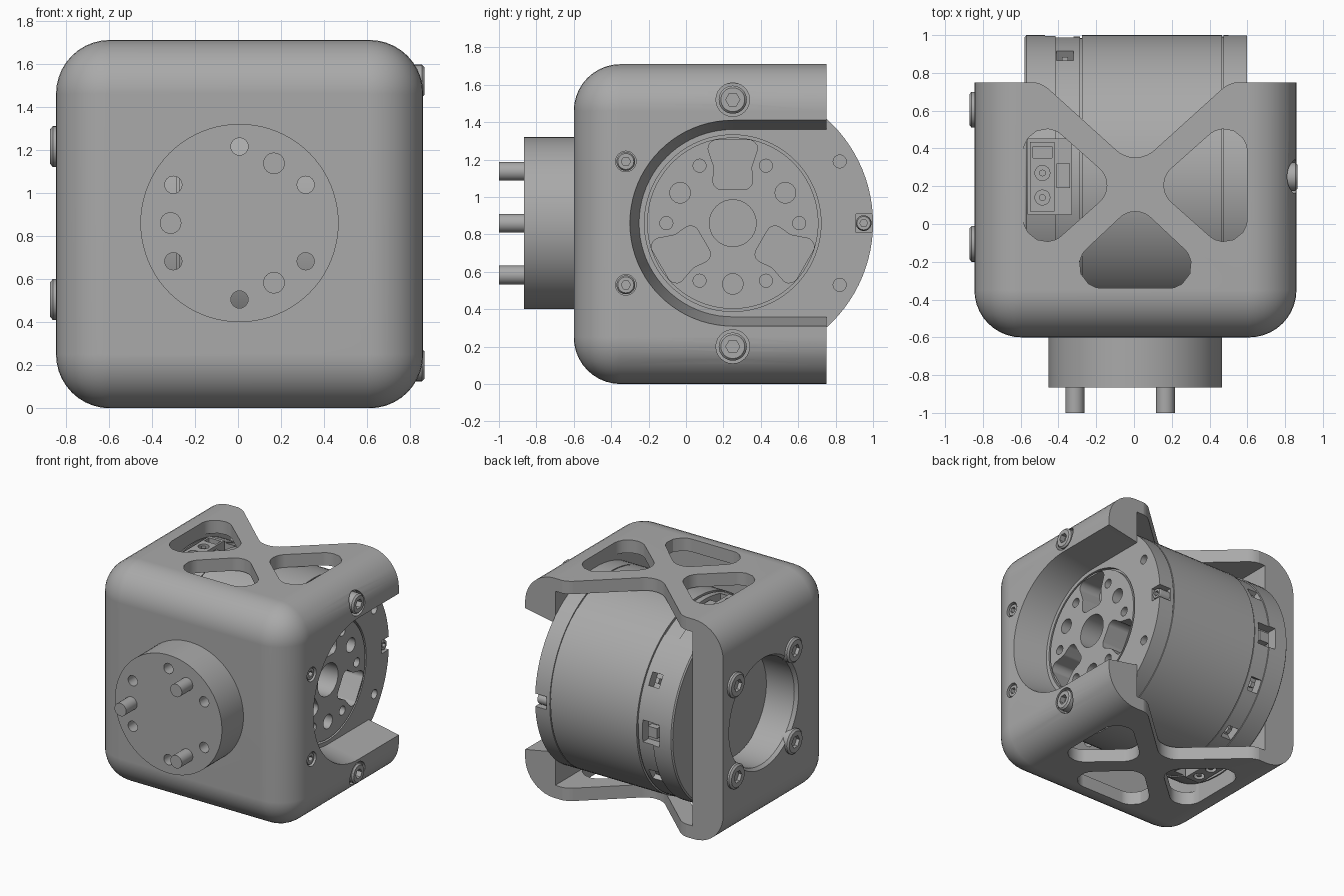
import bpy, bmesh, math
from mathutils import Vector

cube = bpy.data.objects.get("Cube")
if cube:
    bpy.data.objects.remove(cube, do_unlink=True)

grey = bpy.data.materials.new("machined grey")
grey.use_nodes = True
grey.diffuse_color = (0.4, 0.4, 0.4, 1)
for node in grey.node_tree.nodes:
    if node.type == 'BSDF_PRINCIPLED':
        node.inputs["Base Color"].default_value = grey.diffuse_color

CX, CY, CZ = 0.007, 0.25, 0.86          # housing middle and motor axis
LEFT, RIGHT, BACK, TOP = -0.845, 0.86, 0.75, 1.71
INNER_L, INNER_R = -0.58, 0.6
MOTOR_R, BOLT_R, PATTERN_R = 0.75, 0.66, 0.355


def place(axis, u, v, a):
    return {'x': (a, u, v), 'y': (u, a, v), 'z': (u, v, a)}[axis]


def finish(name, bm):
    bmesh.ops.recalc_face_normals(bm, faces=bm.faces)
    mesh = bpy.data.meshes.new(name)
    bm.to_mesh(mesh)
    bm.free()
    mesh.materials.append(grey)
    ob = bpy.data.objects.new(name, mesh)
    bpy.context.scene.collection.objects.link(ob)
    return ob


def prism(name, axis, pts, a0, a1, end_pts=None):
    """Extrude an outline along an axis, optionally to a second outline."""
    bm = bmesh.new()
    rings = [[bm.verts.new(place(axis, u, v, a)) for u, v in outline]
             for outline, a in ((pts, a0), (end_pts or pts, a1))]
    for ring in rings:
        bm.faces.new(ring)
    for i in range(len(pts)):
        j = (i + 1) % len(pts)
        bm.faces.new((rings[0][i], rings[0][j], rings[1][j], rings[1][i]))
    return finish(name, bm)


def lathe(name, axis, u, v, profile, seg=32):
    """Turn (position, radius) points; the two ends are capped flat."""
    bm = bmesh.new()
    rings = []
    for a, r in profile:
        rings.append([bm.verts.new(place(axis, u + r * math.cos(t), v + r * math.sin(t), a))
                      for t in (math.tau * i / seg for i in range(seg))])
    bm.faces.new(rings[0])
    bm.faces.new(rings[-1])
    for p, q in zip(rings, rings[1:]):
        for i in range(seg):
            j = (i + 1) % seg
            bm.faces.new((p[i], p[j], q[j], q[i]))
    return finish(name, bm)


def rod(name, axis, u, v, r, a0, a1, seg=24):
    return lathe(name, axis, u, v, [(a0, r), (a1, r)], seg)


def block(name, x0, x1, y0, y1, z0, z1):
    return prism(name, 'z', [(x0, y0), (x1, y0), (x1, y1), (x0, y1)], z0, z1)


def fillet(pts, radius, steps=8):
    """Round every corner of an outline."""
    out = []
    for i, p in enumerate(pts):
        p = Vector(p)
        d0 = (Vector(pts[i - 1]) - p).normalized()
        d1 = (Vector(pts[(i + 1) % len(pts)]) - p).normalized()
        half = d0.angle(d1) / 2
        centre = p + (d0 + d1).normalized() * radius / math.sin(half)
        start = p + d0 * radius / math.tan(half) - centre
        end = p + d1 * radius / math.tan(half) - centre
        for k in range(steps + 1):
            arm = start.lerp(end, k / steps).normalized() * radius
            out.append(tuple(centre + arm))
    return out


def cut(ob, cutters):
    """Subtract the cutters, bake the result and remove them."""
    for c in cutters:
        mod = ob.modifiers.new("cut", 'BOOLEAN')
        mod.operation, mod.solver, mod.object = 'DIFFERENCE', 'EXACT', c
    baked = bpy.data.meshes.new_from_object(
        ob.evaluated_get(bpy.context.evaluated_depsgraph_get()))
    ob.modifiers.clear()
    ob.data = baked
    for c in cutters:
        bpy.data.objects.remove(c, do_unlink=True)


def polar(r, deg):
    return r * math.cos(math.radians(deg)), r * math.sin(math.radians(deg))


# Housing shell: rounded everywhere except the open back
housing = block("housing", LEFT, RIGHT, -0.6, BACK, 0, TOP)
bm = bmesh.new()
bm.from_mesh(housing.data)
soft = [e for e in bm.edges if any(v.co.y < 0 for v in e.verts)]
bmesh.ops.bevel(bm, geom=soft, offset=0.25, segments=10, profile=0.5, affect='EDGES')
bm.to_mesh(housing.data)
bm.free()
cuts = [block("cavity", INNER_L, INNER_R, -0.5, 1, 0.1, 1.61)]

# Tapered slot around the output face
def slot(r):
    arc = [(CY + u, CZ + v) for u, v in (polar(r, 90 + 180 * i / 40) for i in range(41))]
    return arc + [(1.2, CZ - r), (1.2, CZ + r)]
cuts.append(prism("slot", 'x', slot(0.498), 0.585, 0.88, slot(0.554)))
cuts.append(lathe("rear_hole", 'x', CY, CZ,
                  [(-0.9, 0.47), (-0.82, 0.41), (-0.5, 0.41)], 64))

# Weight-saving windows and the swept notch in the top and bottom plates
for s in (-1, 1):
    side = [(CX + s * 0.592, 0.65), (CX + s * 0.09, 0.205), (CX + s * 0.592, -0.24)]
    cuts.append(prism("side_window", 'z', fillet(side, 0.12), -0.2, 2))
front = [(CX - 0.48, -0.34), (CX, 0.11), (CX + 0.48, -0.34)]
cuts.append(prism("front_window", 'z', fillet(front, 0.12), -0.2, 2))
notch = [(CX - 0.85, 1.2), (CX - 0.85, 0.752), (CX - 0.5, 0.752), (CX, 0.3),
         (CX + 0.5, 0.752), (CX + 0.85, 0.752), (CX + 0.85, 1.2)]
cuts.append(prism("notch", 'z', fillet(notch, 0.15), -0.2, 2))
for deg in (90, 150, 210, 270):
    u, v = polar(BOLT_R, deg)
    r = 0.09 if deg in (90, 270) else 0.055
    cuts.append(rod("counterbore", 'x', CY + u, CZ + v, r, 0.79, 0.95))
for deg in range(30, 390, 60):
    u, v = polar(PATTERN_R, deg)
    cuts.append(rod("front_hole", 'y', CX + u, CZ + v, 0.04, -0.7, -0.4))
cut(housing, cuts)

# Front boss with its hole ring and three dowel pins
boss = rod("front_boss", 'y', CX, CZ, 0.46, -0.865, -0.598, 80)
cut(boss, [rod("hole", 'y', CX + u, CZ + v, 0.04, -1, -0.5)
           for u, v in (polar(PATTERN_R, d) for d in range(30, 390, 60))])
for deg in (60, 180, 300):
    u, v = polar(0.32, deg)
    rod("dowel_pin", 'y', CX + u, CZ + v, 0.05, -1, -0.8)

# Motor body: turned with seams and a groove around the output face
R, g = MOTOR_R, 0.008
motor = lathe("motor_body", 'x', CY, CZ, [
    (-0.579, R - 0.01), (-0.57, R), (-0.415, R), (-0.415, R - g), (-0.285, R - g),
    (-0.285, R - 2 * g), (-0.275, R - 2 * g), (-0.275, R), (0.465, R),
    (0.465, R - g), (0.473, R - g), (0.473, R), (0.599, R),
    (0.599, 0.472), (0.57, 0.472), (0.57, 0.458), (0.599, 0.458)], 96)
cuts = [rod("bore", 'x', CY, CZ, 0.125, 0.4, 0.7, 40)]
for k in range(6):
    u, v = polar(PATTERN_R, 60 * k)
    cuts.append(rod("tapped_hole", 'x', CY + u, CZ + v, 0.035, 0.52, 0.7, 16))
    u, v = polar(BOLT_R, 30 + 60 * k)
    cuts.append(rod("rim_hole", 'x', CY + u, CZ + v, 0.035, 0.52, 0.7, 16))
lobe = fillet([(-0.15, 0.445), (-0.1, 0.3), (-0.11, 0.18),
               (0.11, 0.18), (0.1, 0.3), (0.15, 0.445)], 0.045, 5)
for deg in (0, 120, 240):
    c, s = polar(1, deg)
    turned = [(CY + u * c - v * s, CZ + u * s + v * c) for u, v in lobe]
    cuts.append(prism("pocket", 'x', turned, 0.42, 0.7))
    u, v = polar(0.325, deg + 30)
    cuts.append(rod("dowel_hole", 'x', CY + u, CZ + v, 0.055, 0.5, 0.7))
cuts.append(block("rim_notch", 0.5, 0.7, 0.91, 1.1, CZ - 0.05, CZ + 0.05))


def radial_block(name, deg, x0, x1, half_width, r0, r1):
    """A block on the motor's curved side, facing outward at an angle."""
    c, s = polar(1, deg)
    outline = [(CY + r * c - w * s, CZ + r * s + w * c) for r, w in
               ((r0, -half_width), (r1, -half_width), (r1, half_width), (r0, half_width))]
    return prism(name, 'x', outline, x0, x1)


# Side sockets and the two plug blocks above and below
for deg, x0, w in ((30, -0.41, 0.05), (0, -0.47, 0.085), (-30, -0.41, 0.05), (-60, -0.41, 0.05)):
    cuts.append(radial_block("socket", deg, x0, -0.32, w, 0.67, 0.8))
for deg in (90, 270):
    cuts.append(radial_block("plug_recess", deg, -0.56, -0.33, 0.2, 0.66, 0.8))
cut(motor, cuts)
for deg, x0, w in ((30, -0.4, 0.02), (0, -0.45, 0.04), (-30, -0.4, 0.02), (-60, -0.4, 0.02)):
    radial_block("socket_tongue", deg, x0 + 0.02, -0.35, w, 0.66, 0.72)
for s, deg in ((1, 90), (-1, 270)):
    plug = radial_block("power_plug", deg, -0.55, -0.42, 0.185, 0.65, 0.74)
    cut(plug, [rod("pin_hole", 'z', -0.485, y, 0.04, CZ + s * 0.70, CZ + s * 0.8, 16)
               for y in (0.14, 0.27)]
        + [block("signal_slot", -0.535, -0.435, 0.35, 0.41, *sorted((CZ + s * 0.7, CZ + s * 0.8)))])
    for y in (0.14, 0.27):
        rod("plug_pin", 'z', -0.485, y, 0.018, CZ + s * 0.69, CZ + s * 0.735, 12)
    block("signal_plug", -0.41, -0.34, 0.19, 0.32, *sorted((CZ + s * 0.65, CZ + s * 0.72)))


def screw(name, y, z, r, base, tip):
    """Round-headed screw along x with a hexagonal socket."""
    d = 1 if tip > base else -1
    ob = lathe(name, 'x', y, z, [(base, r), (tip - d * 0.012, r), (tip, r * 0.85)])
    cut(ob, [rod("hex", 'x', y, z, r * 0.5, tip - d * 0.04, tip + d * 0.05, 6)])


# Screws on both side walls and on the motor rim
for deg in (90, 150, 210, 270):
    u, v = polar(BOLT_R, deg)
    big = deg in (90, 270)
    screw("side_screw", CY + u, CZ + v, 0.075 if big else 0.05, 0.7, 0.866 if big else 0.85)
for u in (-1, 1):
    for v in (-1, 1):
        screw("rear_screw", CY + u * PATTERN_R, CZ + v * PATTERN_R, 0.095, -0.8, -0.872)
screw("rim_screw", 0.95, CZ, 0.042, 0.45, 0.59)

# Smooth curved surfaces, keep edges crisp and flats flat
for ob in bpy.context.scene.collection.objects:
    if ob.type == 'MESH' and grey.name in ob.data.materials:
        ob.data.shade_smooth()
        ob.data.set_sharp_from_angle(angle=math.radians(30))
        ob.modifiers.new("flat_normals", 'WEIGHTED_NORMAL').keep_sharp = True
